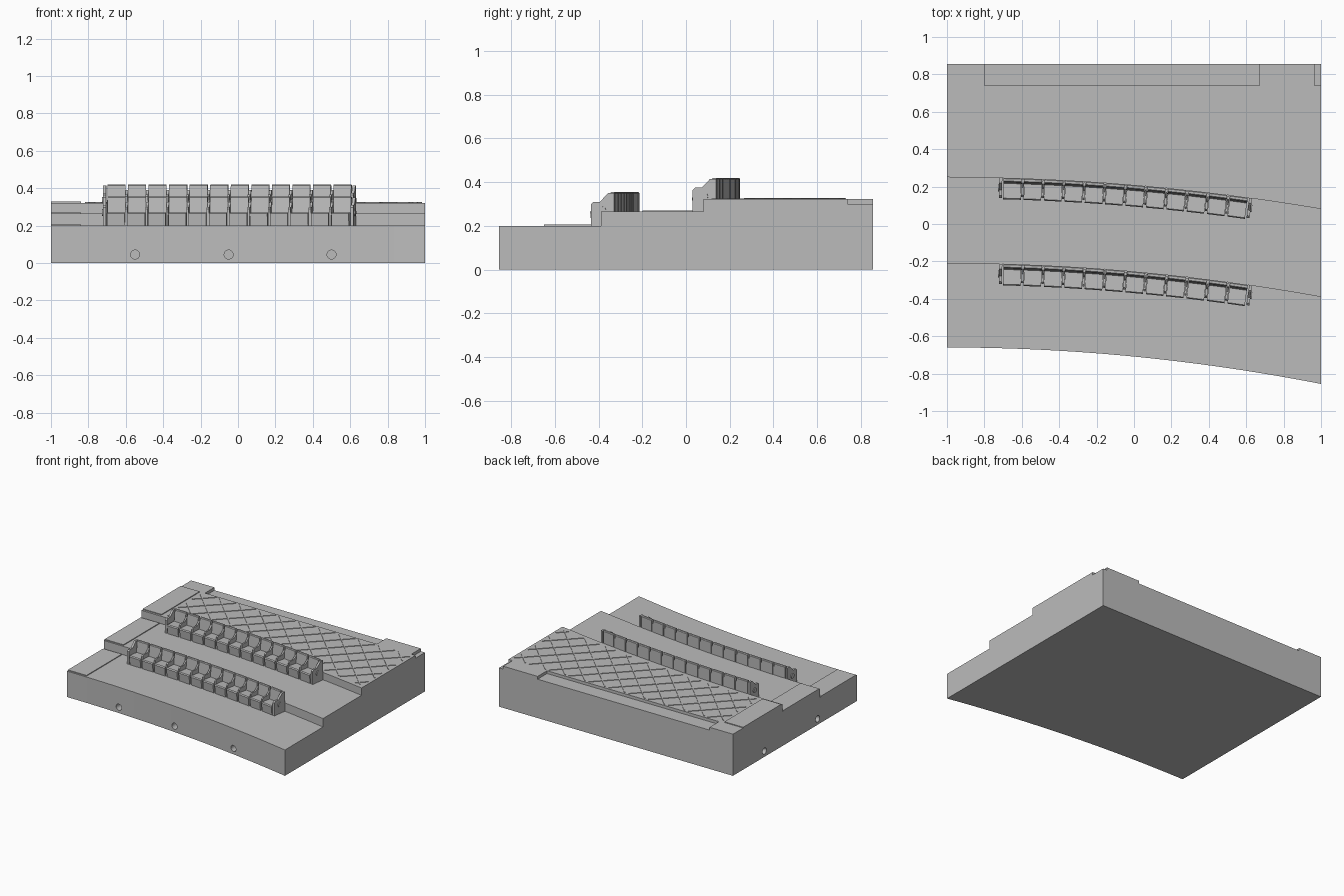
import bpy, bmesh, math
from mathutils import Matrix, Vector

cube = bpy.data.objects.get("Cube")
if cube:
    bpy.data.objects.remove(cube, do_unlink=True)

GREY = (0.5, 0.5, 0.5, 1)
stone = bpy.data.materials.new("plain grey")
stone.use_nodes = True
stone.diffuse_color = GREY
stone.node_tree.nodes["Principled BSDF"].inputs["Base Color"].default_value = GREY

BACK = 0.855
LOW, MID, SHELF, TOP = 0.2, 0.265, 0.3, 0.322
# each curved edge: y at the right end, and how far it falls across the width
FRONT_EDGE, LOWER_STEP, UPPER_STEP = (-0.66, 0.195), (-0.21, 0.18), (0.25, 0.17)


def edge_y(edge, x):
    return edge[0] - edge[1] * ((x + 1) / 2) ** 2


def edge_points(edge, n=24):
    return [(-1 + 2 * i / n, edge_y(edge, -1 + 2 * i / n)) for i in range(n + 1)]


def finish(name, bm):
    bmesh.ops.recalc_face_normals(bm, faces=bm.faces)
    mesh = bpy.data.meshes.new(name)
    bm.to_mesh(mesh)
    bm.free()
    mesh.materials.append(stone)
    ob = bpy.data.objects.new(name, mesh)
    bpy.context.collection.objects.link(ob)
    return ob


def prism(bm, pts, start, end, matrix=None):
    """Extrude an outline along z, optionally placing it with a matrix."""
    face = bm.faces.new([bm.verts.new((x, y, start)) for x, y in pts])
    ext = bmesh.ops.extrude_face_region(bm, geom=[face], use_keep_orig=True)
    new = [v for v in ext["geom"] if isinstance(v, bmesh.types.BMVert)]
    bmesh.ops.translate(bm, verts=new, vec=(0, 0, end - start))
    if matrix:
        bmesh.ops.transform(bm, matrix=matrix, verts=new + list(face.verts))


def slab(name, pts, z0, z1):
    bm = bmesh.new()
    prism(bm, pts, z0, z1)
    return finish(name, bm)


# stepped floor
full_back = [(1, BACK), (-1, BACK)]
base = slab("base_floor", edge_points(FRONT_EDGE) + full_back, 0, LOW)
slab("middle_tier", edge_points(LOWER_STEP) + full_back, LOW, MID)
slab("upper_tier", edge_points(UPPER_STEP) + full_back, MID, SHELF)
notched = [(1, 0.74), (0.965, 0.74), (0.965, BACK), (0.67, BACK),
           (0.67, 0.74), (-0.8, 0.74), (-0.8, BACK), (-1, BACK)]
slab("upper_floor", edge_points(UPPER_STEP) + notched, SHELF, TOP)

# round peg holes in the front and right walls
bm = bmesh.new()


def peg(x, y, axis):
    m = Matrix.Translation((x, y, 0.045)) @ Matrix.Rotation(math.pi / 2, 4, axis)
    bmesh.ops.create_cone(bm, cap_ends=True, segments=24, radius1=0.024,
                          radius2=0.024, depth=0.12, matrix=m)


for x in (-0.55, -0.05, 0.5):
    peg(x, edge_y(FRONT_EDGE, x), 'X')
for y in (0.47, -0.18):
    peg(-1, y, 'Y')
cutter = finish("hole_cutter", bm)
cutter.hide_render = True
cutter.hide_viewport = True
cut = base.modifiers.new("peg_holes", 'BOOLEAN')
cut.operation = 'DIFFERENCE'
cut.solver = 'EXACT'
cut.object = cutter

# raised aisle runner on every tier
for name, y0, y1, z in (("lower_runner", -0.65, -0.22, LOW),
                        ("middle_runner", -0.2, 0.24, MID),
                        ("upper_runner", 0.265, 0.73, TOP)):
    slab(name, [(-1, y0), (-0.84, y0), (-0.84, y1), (-1, y1)], z, z + 0.006)

# crossing ribs on the upper floor
bm = bmesh.new()
HALF = 0.004


def on_floor(x, y):
    return -0.82 < x < 0.985 and edge_y(UPPER_STEP, x) + 0.03 < y < 0.73


for sign in (1, -1):
    for k in range(-20, 21):
        offset = 0.4 + k * 0.17
        line = [(x, offset + sign * x) for x in (i * 0.005 for i in range(-200, 201))]
        inside = [Vector(p) for p in line if on_floor(*p)]
        if len(inside) < 4:
            continue
        a, b = inside[0], inside[-1]
        n = (b - a).normalized().orthogonal() * HALF
        prism(bm, [a - n, b - n, b + n, a + n], TOP, TOP + 0.004)
finish("floor_ribs", bm)

# seats: side outlines as (forward distance, height)
CUSHION = [(0.015, 0), (0.108, 0), (0.115, 0.064), (0.109, 0.071), (0.015, 0.066)]
BACKREST = [(0, 0), (0.03, 0), (0.03, 0.066), (0.022, 0.15), (0.017, 0.155),
            (0.005, 0.155), (0, 0.15)]
ARMREST = [(0.006, 0), (0.1, 0), (0.1, 0.09), (0.09, 0.1), (0.05, 0.1),
           (0.025, 0.125), (0.006, 0.125)]
END_PANEL = [(0, 0), (0.108, 0), (0.108, 0.098), (0.096, 0.11), (0.066, 0.11),
             (0.028, 0.15), (0, 0.15)]
SEATS, PITCH, START = 12, 0.11, -0.704


def row_frame(edge, x, z):
    """Frame on the step edge: outline runs forward and up, width runs along the row."""
    turn = math.atan(-edge[1] * (x + 1) / 2)
    axes = Matrix(((0, 0, 1, 0), (-1, 0, 0, 0), (0, 1, 0, 0), (0, 0, 0, 1)))
    return (Matrix.Translation((x, edge_y(edge, x) + 0.001, z))
            @ Matrix.Rotation(turn, 4, 'Z') @ axes)


for row, edge, z in (("lower", LOWER_STEP, LOW), ("upper", UPPER_STEP, MID)):
    cushions, backs, arms, ends = (bmesh.new() for _ in range(4))
    for i in range(SEATS):
        m = row_frame(edge, START + PITCH * (i + 0.5), z)
        prism(cushions, CUSHION, -0.047, 0.047, m)
        prism(backs, BACKREST, -0.048, 0.048, m)
    for i in range(1, SEATS):
        prism(arms, ARMREST, -0.006, 0.006, row_frame(edge, START + PITCH * i, z))
    for i, side in ((0, -1), (SEATS, 1)):
        m = row_frame(edge, START + PITCH * i + side * 0.008, z)
        prism(ends, END_PANEL, -0.008, 0.008, m)
        # small round boss on the outer side of the end panel
        boss = m @ Matrix.Translation((0.055, 0.07, side * 0.008))
        bmesh.ops.create_cone(ends, cap_ends=True, segments=16, radius1=0.018,
                              radius2=0.018, depth=0.012, matrix=boss)
    for part, bm in (("cushions", cushions), ("backrests", backs),
                     ("armrests", arms), ("end_panels", ends)):
        finish(row + "_row_" + part, bm)
